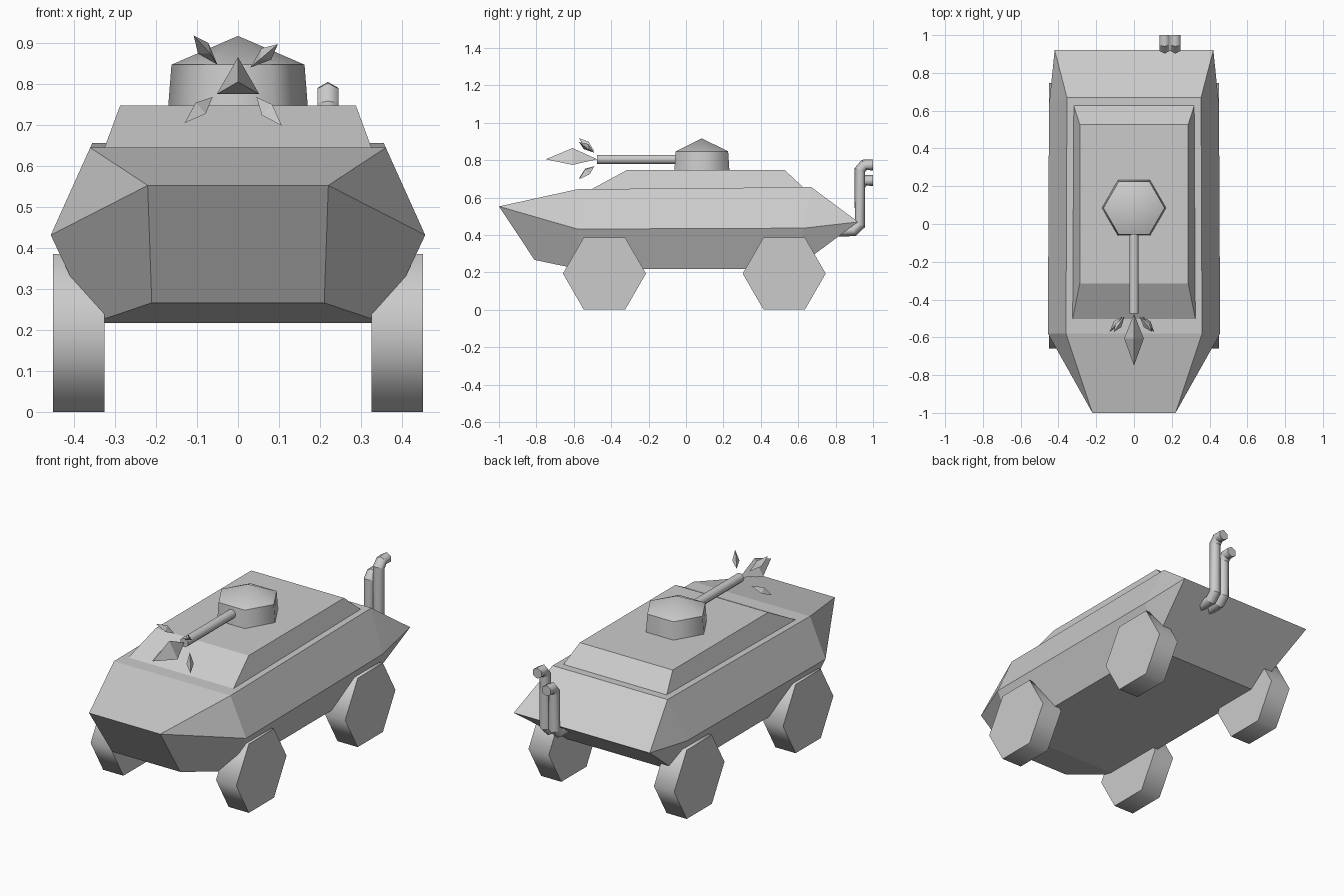
import bpy, bmesh, math
from mathutils import Vector, Matrix

if "Cube" in bpy.data.objects:
    bpy.data.objects.remove(bpy.data.objects["Cube"])


def add_object(name, bm):
    bmesh.ops.remove_doubles(bm, verts=bm.verts[:], dist=1e-5)
    bmesh.ops.recalc_face_normals(bm, faces=bm.faces[:])
    mesh = bpy.data.meshes.new(name)
    bm.to_mesh(mesh)
    bm.free()
    obj = bpy.data.objects.new(name, mesh)
    bpy.context.collection.objects.link(obj)
    return obj


def loft(name, rings, cap_start=True, cap_end=True, smooth=False):
    """Skin closed rings; smooth lofts keep their ring edges sharp."""
    bm = bmesh.new()
    loops = [[bm.verts.new(p) for p in ring] for ring in rings]
    n = len(rings[0])
    for a, b in zip(loops, loops[1:]):
        for i in range(n):
            j = (i + 1) % n
            bm.faces.new((a[i], a[j], b[j], b[i])).smooth = smooth
    if cap_start:
        bm.faces.new(loops[0])
    if cap_end:
        bm.faces.new(loops[-1])
    if smooth:
        for loop in loops:
            for i in range(n):
                e = bm.edges.get((loop[i], loop[(i + 1) % n]))
                if e:
                    e.smooth = False
    return add_object(name, bm)


def mirrored(half):
    return half + [(-x, y, z) for x, y, z in reversed(half)]


def polygon(center, u, v, r, sides, start=0.0):
    c, u, v = Vector(center), Vector(u), Vector(v)
    angles = [start + 2 * math.pi * i / sides for i in range(sides)]
    return [c + r * (math.cos(a) * u + math.sin(a) * v) for a in angles]


X, Y, Z = (1, 0, 0), (0, 1, 0), (0, 0, 1)

# Faceted hull: upper, widest and lower edge at each station
tail = (0.42, 0.92, 0.47)
nose = (0.22, -1.0, 0.553)
hull_stations = [
    [nose, nose, (0.21, -0.81, 0.267)],
    [(0.36, -0.58, 0.645), (0.456, -0.58, 0.432), (0.355, -0.576, 0.218)],
    [(0.355, 0.67, 0.656), (0.45, 0.63, 0.437), (0.355, 0.58, 0.218)],
    [tail, tail, tail],
]
loft("hull", [mirrored(s) for s in hull_stations], cap_end=False)

# Raised roof deck
loft("roof_deck", [
    [(-0.325, -0.505, 0.645), (0.325, -0.505, 0.645), (0.32, 0.63, 0.652), (-0.32, 0.63, 0.652)],
    [(-0.287, -0.315, 0.748), (0.287, -0.315, 0.748), (0.287, 0.527, 0.748), (-0.287, 0.527, 0.748)],
])

# Hexagonal turret with a low pointed roof
loft("turret", [
    polygon((0, 0.085, 0.745), X, Y, 0.17, 6),
    polygon((0, 0.085, 0.847), X, Y, 0.162, 6),
    polygon((0, 0.085, 0.917), X, Y, 0.0, 6),
], cap_end=False, smooth=True)

# Gun barrel
loft("gun_barrel", [polygon((0, y, 0.805), X, Z, 0.026, 8, math.pi / 8)
                    for y in (-0.475, 0.0)], smooth=True)


# Muzzle flash: three-sided spikes
def spike(name, base, tip, radius, fraction):
    base, tip = Vector(base), Vector(tip)
    d = (tip - base).normalized()
    u = d.cross(Vector(Z)).normalized()
    v = u.cross(d)
    middle = base.lerp(tip, fraction)
    loft(name, [polygon(p, u, v, r, 3, math.pi / 2)
                for p, r in ((base, 0), (middle, radius), (tip, 0))],
         cap_start=False, cap_end=False)


spike("flash_main", (0, -0.475, 0.805), (0, -0.75, 0.805), 0.06, 0.48)
for i, (bx, bz, tx, tz) in enumerate([
        (-0.05, 0.847, -0.108, 0.918), (0.03, 0.84, 0.097, 0.897),
        (-0.062, 0.768, -0.13, 0.705), (0.045, 0.768, 0.107, 0.698)]):
    spike("flash_shard_%d" % i, (bx, -0.49, bz), (tx, -0.572, tz), 0.021, 0.5)

# Six-sided wheels
for side, s in (("right", 1), ("left", -1)):
    for end, y in (("front", -0.436), ("rear", 0.525)):
        loft("wheel_%s_%s" % (end, side),
             [polygon((s * x, y, 0.194), Y, Z, 0.222, 6) for x in (0.325, 0.45)],
             smooth=True)

# Two bent exhaust pipes at the rear
for name, x, top in (("exhaust_short", 0.162, 0.692), ("exhaust_tall", 0.219, 0.775)):
    path = [(0.80, 0.422), (0.895, 0.422), (0.93, 0.455),
            (0.93, top - 0.027), (0.953, top), (1.0, top)]
    pts = [Vector((x, y, z)) for y, z in path]
    rings = []
    for i, p in enumerate(pts):
        d = (pts[min(i + 1, len(pts) - 1)] - pts[max(i - 1, 0)])
        if 0 < i < len(pts) - 1:
            d = (pts[i + 1] - p).normalized() + (p - pts[i - 1]).normalized()
        d.normalize()
        rings.append(polygon(p, X, Vector(X).cross(d), 0.03, 6, math.pi / 6))
    loft(name, rings, smooth=True)
